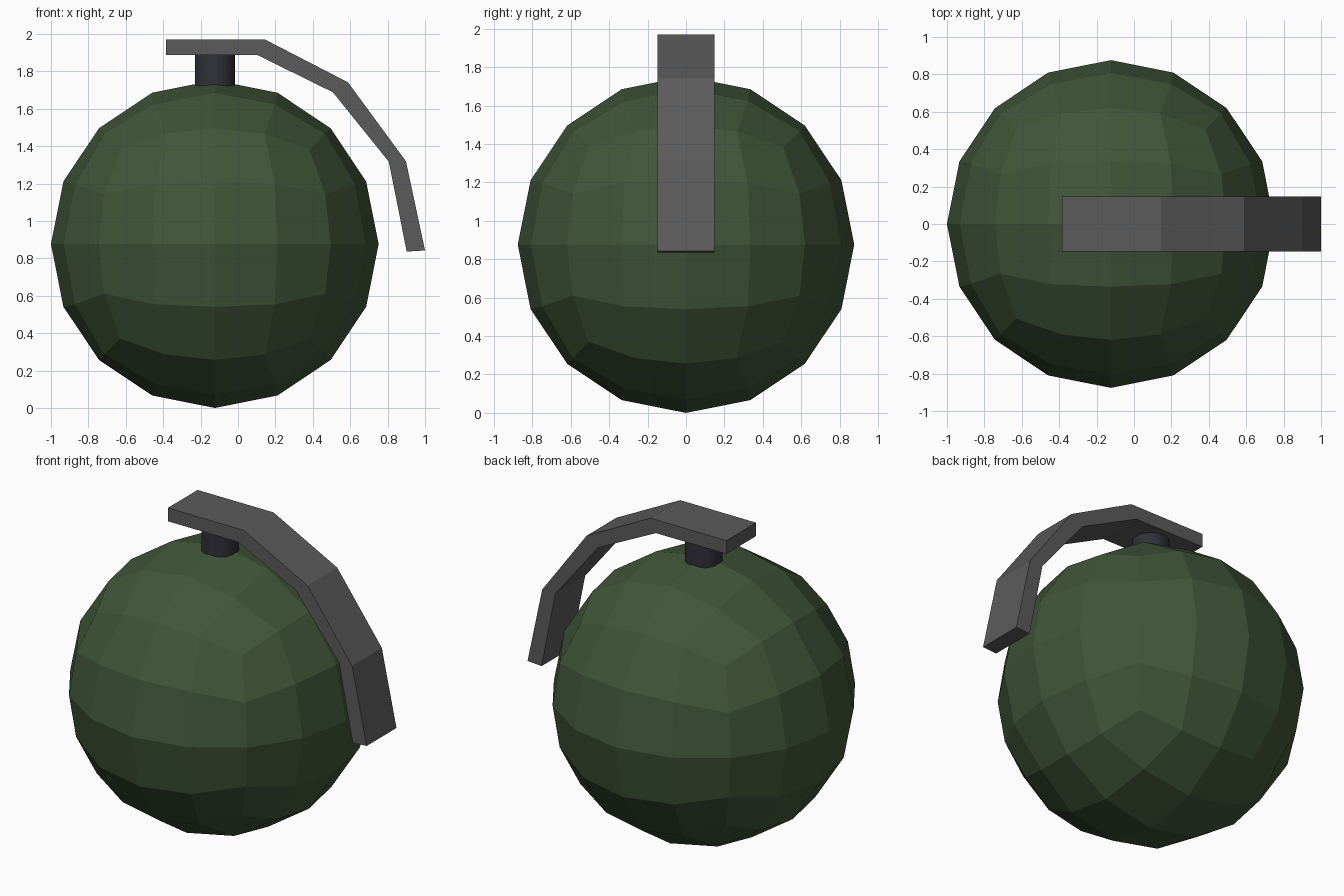
import bpy, bmesh
from mathutils import Vector, Matrix

if "Cube" in bpy.data.objects:
    bpy.data.objects.remove(bpy.data.objects["Cube"])

R = 0.876                              # body radius
CENTRE = Vector((R - 1.0, 0, R))


def material(name, rgb):
    m = bpy.data.materials.new(name)
    m.diffuse_color = (*rgb, 1)
    m.use_nodes = True
    m.node_tree.nodes["Principled BSDF"].inputs["Base Color"].default_value = m.diffuse_color
    return m


def finish(bm, name, mat):
    bmesh.ops.recalc_face_normals(bm, faces=bm.faces[:])
    me = bpy.data.meshes.new(name)
    bm.to_mesh(me)
    bm.free()
    me.materials.append(mat)
    ob = bpy.data.objects.new(name, me)
    bpy.context.collection.objects.link(ob)
    return ob


green = material("olive green", (0.052, 0.092, 0.040))
grey = material("lever grey", (0.105, 0.105, 0.105))
dark = material("dark blue grey", (0.030, 0.030, 0.042))

# Body: cube subdivided twice, pushed out to a sphere each time
bm = bmesh.new()
bmesh.ops.create_cube(bm, size=2)
for _ in range(2):
    for v in bm.verts:
        v.co.normalize()
    bmesh.ops.subdivide_edges(bm, edges=bm.edges[:], cuts=1, use_grid_fill=True)
for v in bm.verts:
    v.co = CENTRE + v.co.normalized() * R
finish(bm, "body", green)

# Neck: short cylinder between body and lever
bm = bmesh.new()
bmesh.ops.create_cone(bm, cap_ends=True, segments=32, radius1=0.107, radius2=0.107,
                      depth=0.175, matrix=Matrix.Translation((CENTRE.x, 0, 1.806)))
finish(bm, "neck", dark)

# Lever: bent strip, matching outer and inner profile points
outer = [(-0.385, 1.97), (0.144, 1.97), (0.588, 1.741), (0.898, 1.319), (1.0, 0.842)]
inner = [(-0.385, 1.886), (0.105, 1.886), (0.507, 1.688), (0.806, 1.317), (0.902, 0.836)]
bm = bmesh.new()
rings = [[bm.verts.new((x, y, z)) for (x, z), y in
          ((o, -0.148), (o, 0.148), (i, 0.148), (i, -0.148))]
         for o, i in zip(outer, inner)]
for a, b in zip(rings, rings[1:]):
    for k in range(4):
        bm.faces.new((a[k], a[(k + 1) % 4], b[(k + 1) % 4], b[k]))
bm.faces.new(rings[0])
bm.faces.new(rings[-1])
finish(bm, "lever", grey)
